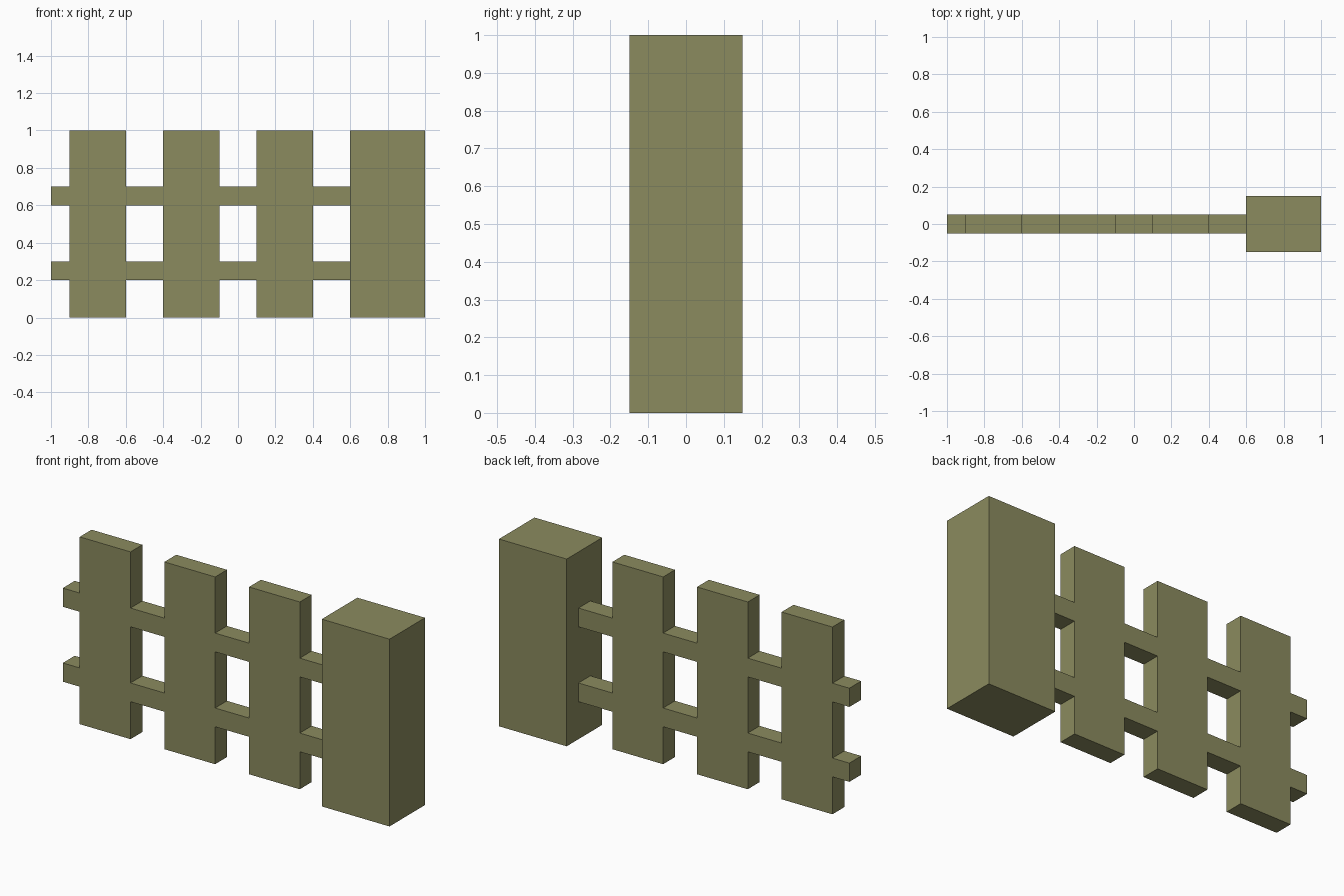
import bpy, bmesh

if "Cube" in bpy.data.objects:
    bpy.data.objects.remove(bpy.data.objects["Cube"])

olive = bpy.data.materials.new("olive wood")
olive.diffuse_color = (0.258, 0.258, 0.114, 1)
olive.use_nodes = True
olive.node_tree.nodes["Principled BSDF"].inputs["Base Color"].default_value = olive.diffuse_color


def finish(name, bm):
    bmesh.ops.recalc_face_normals(bm, faces=bm.faces)
    mesh = bpy.data.meshes.new(name)
    bm.to_mesh(mesh)
    bm.free()
    mesh.materials.append(olive)
    obj = bpy.data.objects.new(name, mesh)
    bpy.context.collection.objects.link(obj)
    return obj


# Fence panel: flush pickets and rails laid out as cells, then extruded in depth
xs = [-1.0, -0.9, -0.6, -0.4, -0.1, 0.1, 0.4, 0.6]
zs = [0.0, 0.2, 0.3, 0.6, 0.7, 1.0]
bm = bmesh.new()
for i in range(len(xs) - 1):
    for k in range(len(zs) - 1):
        is_picket, is_rail = i % 2 == 1, k % 2 == 1
        if is_picket or is_rail:
            corners = [(i, k), (i + 1, k), (i + 1, k + 1), (i, k + 1)]
            bm.faces.new([bm.verts.new((xs[a], -0.05, zs[b])) for a, b in corners])
bmesh.ops.remove_doubles(bm, verts=bm.verts, dist=0.001)
front = bm.faces[:]
ext = bmesh.ops.extrude_face_region(bm, geom=front, use_keep_orig=True)
back = [v for v in ext["geom"] if isinstance(v, bmesh.types.BMVert)]
bmesh.ops.translate(bm, verts=back, vec=(0, 0.1, 0))
# Rails butt against the post, so drop the hidden end faces
hidden = [f for f in bm.faces if all(abs(v.co.x - 0.6) < 0.001 for v in f.verts)]
bmesh.ops.delete(bm, geom=hidden, context="FACES")
finish("fence_panel", bm)

# Thick end post
bm = bmesh.new()
bmesh.ops.create_cube(bm, size=1)
bmesh.ops.scale(bm, verts=bm.verts, vec=(0.4, 0.3, 1.0))
bmesh.ops.translate(bm, verts=bm.verts, vec=(0.8, 0, 0.5))
finish("end_post", bm)
